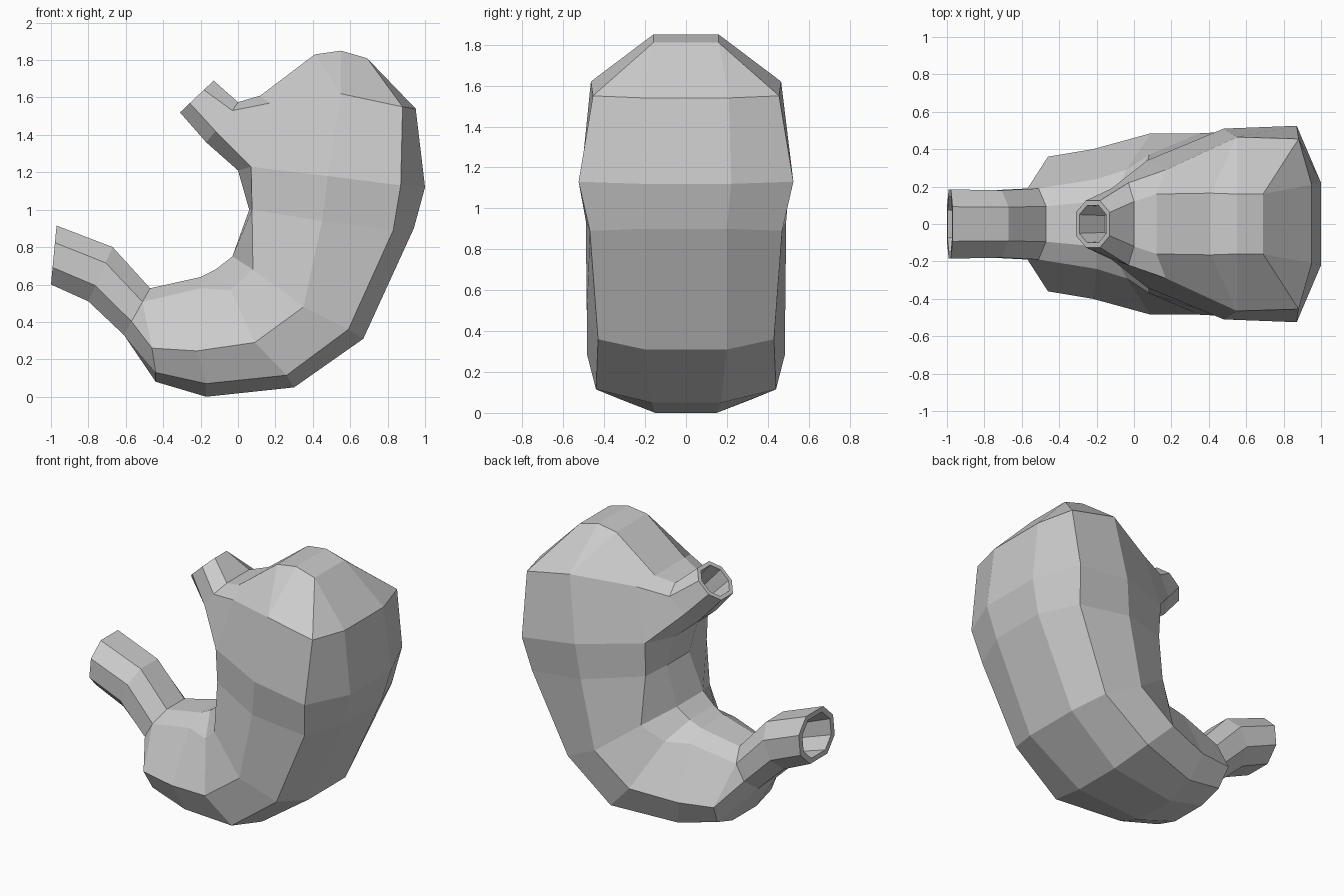
import bpy, bmesh
from mathutils import Vector

if "Cube" in bpy.data.objects:
    bpy.data.objects.remove(bpy.data.objects["Cube"])

bm = bmesh.new()


def point(p):
    """A mirrored vertex pair from (x, z, half width)."""
    x, z, y = p
    return bm.verts.new((x, -y, z)), bm.verts.new((x, y, z))


def ring(*pts):
    return [point(p) for p in pts]


def face(*pairs):
    """The same face on the front and the back."""
    bm.faces.new([p[0] for p in pairs])
    bm.faces.new([p[1] for p in reversed(pairs)])


def strip(chain):
    """Middle strip joining front and back along a chain."""
    for a, b in zip(chain, chain[1:]):
        bm.faces.new((a[0], b[0], b[1], a[1]))


def loft(r1, r2):
    for i in range(len(r1) - 1):
        face(r1[i], r1[i + 1], r2[i + 1], r2[i])


def tube_ring(top, bottom, w):
    """Eight-sided ring between a top and a bottom point in the xz plane."""
    t, b = Vector(top), Vector(bottom)
    return ring(*[(*t.lerp(b, f), w * k)
                  for f, k in ((0, .5), (.29, 1), (.71, 1), (1, .5))])


def shrunk(r, scale, shift):
    c = sum((v.co for p in r for v in p), Vector()) / 8
    out = []
    for p in r:
        q = c + (p[0].co - c) * scale
        out.append(point((q.x + shift[0], q.z + shift[1], -q.y)))
    return out


def opening(end, shift):
    """Rim and hollow inside of a tube end."""
    rim = shrunk(end, .8, (0, 0))
    deep = shrunk(end, .72, shift)
    for a, b in ((end, rim), (rim, deep)):
        loft(a, b)
        strip([a[0], b[0]])
        strip([a[-1], b[-1]])
    bm.faces.new([p[0] for p in deep] + [p[1] for p in reversed(deep)])


# lower outlet tube
out1 = tube_ring((-.97, .915), (-1.0, .60), .185)
out2 = tube_ring((-.67, .80), (-.80, .51), .18)
out3 = tube_ring((-.47, .58), (-.61, .33), .19)
loft(out1, out2)
loft(out2, out3)
opening(out1, (.25, -.09))

# body rings: inner, inner side, widest, outer side, outer
A = out3[:2] + ring((-.46, .26, .36), (-.44, .13, .29), (-.44, .08, .13))
B = ring((-.20, .64, .12), (-.20, .58, .24), (-.22, .245, .40), (-.17, .07, .33), (-.17, 0, .15))
C = ring((-.12, .68, .13), (-.04, .57, .29), (.09, .29, .485), (.26, .115, .44), (.30, .05, .17))
D = ring((-.03, .75, .14), (.08, .68, .37), (.35, .48, .485), (.59, .36, .43), (.67, .31, .20))
E = ring((.06, 1.0, .12), (.075, 1.0, .33), (.45, .94, .49), (.83, .89, .47), (.94, .90, .20))
F = ring((0, 1.21, .12), (.07, 1.23, .34), (.48, 1.18, .51), (.87, 1.13, .525), (1.0, 1.12, .22))
body = [A, B, C, D, E, F]
for r1, r2 in zip(body, body[1:]):
    loft(r1, r2)

# closing the body onto the outlet tube
face(out3[1], out3[2], A[2])
face(out3[2], out3[3], A[3], A[2])
face(out3[3], A[4], A[3])

# upper inlet tube
in1 = ring((0, 1.575, .12), (-.03, 1.53, .22), (-.12, 1.42, .19), (-.17, 1.36, .09))
in2 = tube_ring((-.13, 1.69), (-.31, 1.52), .125)
loft(in1, in2)
opening(in2, (.13, -.14))

# dome: shoulder loop and ridge
q, Gm, Gs, Go = ring((.17, 1.57, .29), (.55, 1.62, .465), (.88, 1.55, .455), (.95, 1.54, .21))
T = ring((.69, 1.81, .16), (.55, 1.85, .16), (.41, 1.83, .165), (.12, 1.61, .16))
loft(F[2:], [Gm, Gs, Go])
face(F[1], F[2], Gm, q)
face(in1[2], F[1], q, in1[1])
face(in1[3], F[0], F[1], in1[2])
face(Go, T[0], Gs)
face(Gs, T[0], T[1], Gm)
face(Gm, T[1], T[2])
face(Gm, T[2], T[3], q)
face(q, T[3], in1[0], in1[1])

# middle strips along the outer and inner curves
strip([out1[3], out2[3], out3[3]] + [r[4] for r in body] + [Go] + T + [in1[0], in2[0]])
strip([out1[0], out2[0]] + [r[0] for r in body] + [in1[3], in2[3]])

bmesh.ops.recalc_face_normals(bm, faces=bm.faces)
mesh = bpy.data.meshes.new("stomach")
bm.to_mesh(mesh)
bm.free()
bpy.context.collection.objects.link(bpy.data.objects.new("stomach", mesh))
